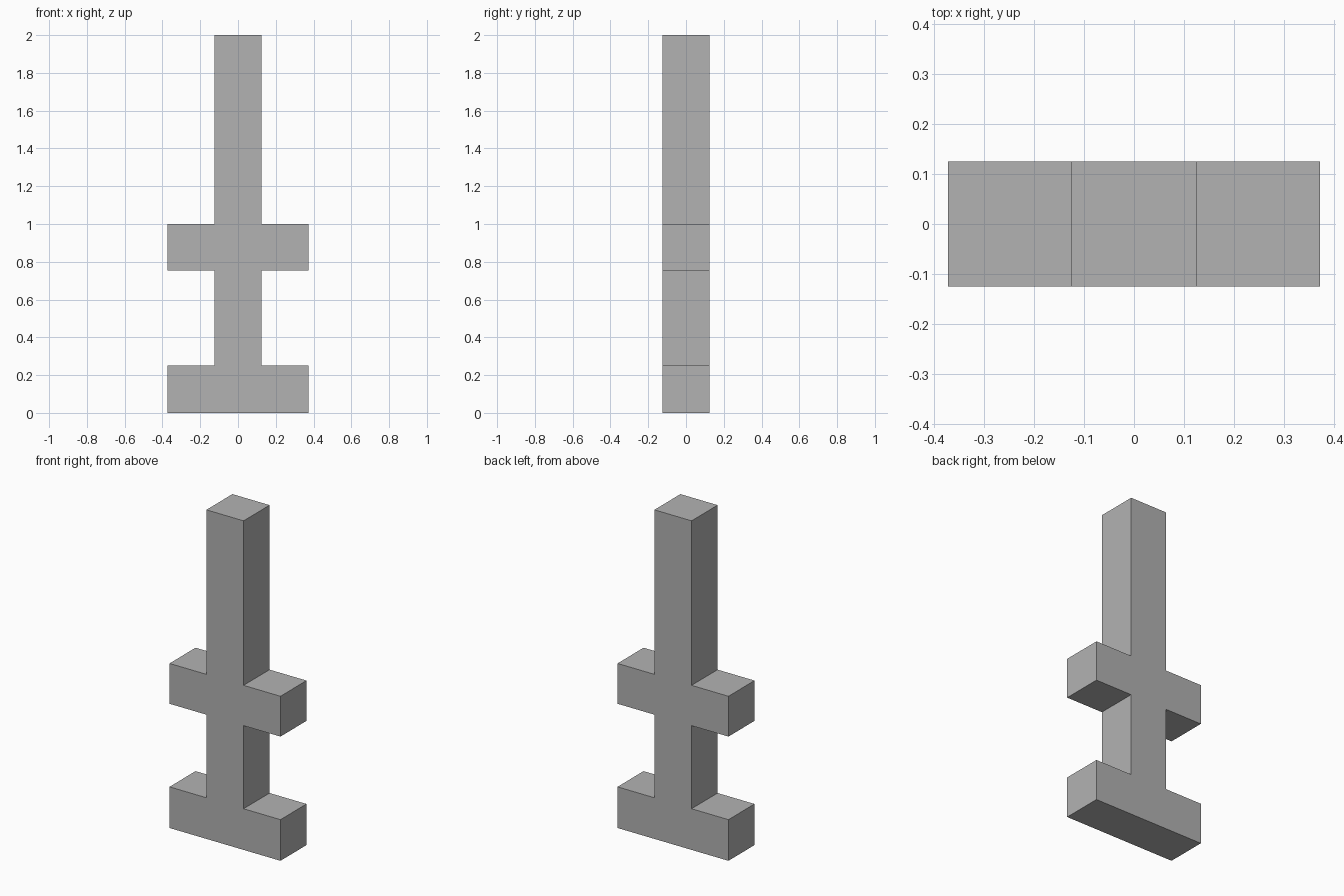
import bpy
import bmesh

cube = bpy.data.objects.get("Cube")
if cube:
    bpy.data.objects.remove(cube, do_unlink=True)

# Material
grey = bpy.data.materials.new("plain grey")
grey.use_nodes = True
colour = (0.448, 0.448, 0.448, 1)
grey.diffuse_color = colour
grey.node_tree.nodes["Principled BSDF"].inputs["Base Color"].default_value = colour

# Main dimensions
SHAFT = 0.125      # half width of the upright
ARM = 0.373        # half width of the foot and crossbar
DEPTH = 0.25
FOOT_TOP, BAR_BOTTOM, BAR_TOP, HEIGHT = 0.25, 0.755, 1.0, 2.0

# Right half of the outline, from bottom to top, then mirrored
half = [(ARM, 0), (ARM, FOOT_TOP), (SHAFT, FOOT_TOP), (SHAFT, BAR_BOTTOM),
        (ARM, BAR_BOTTOM), (ARM, BAR_TOP), (SHAFT, BAR_TOP), (SHAFT, HEIGHT)]
outline = half + [(-x, z) for x, z in reversed(half)]

# Extrude the outline into one seamless post with foot and crossbar
bm = bmesh.new()
front = bm.faces.new([bm.verts.new((x, -DEPTH / 2, z)) for x, z in outline])
back = bmesh.ops.extrude_face_region(bm, geom=[front], use_keep_orig=True)
moved = [v for v in back["geom"] if isinstance(v, bmesh.types.BMVert)]
bmesh.ops.translate(bm, verts=moved, vec=(0, DEPTH, 0))
bmesh.ops.recalc_face_normals(bm, faces=bm.faces)

mesh = bpy.data.meshes.new("post_with_crossbar")
bm.to_mesh(mesh)
bm.free()
mesh.materials.append(grey)
post = bpy.data.objects.new("post_with_crossbar", mesh)
bpy.context.collection.objects.link(post)
